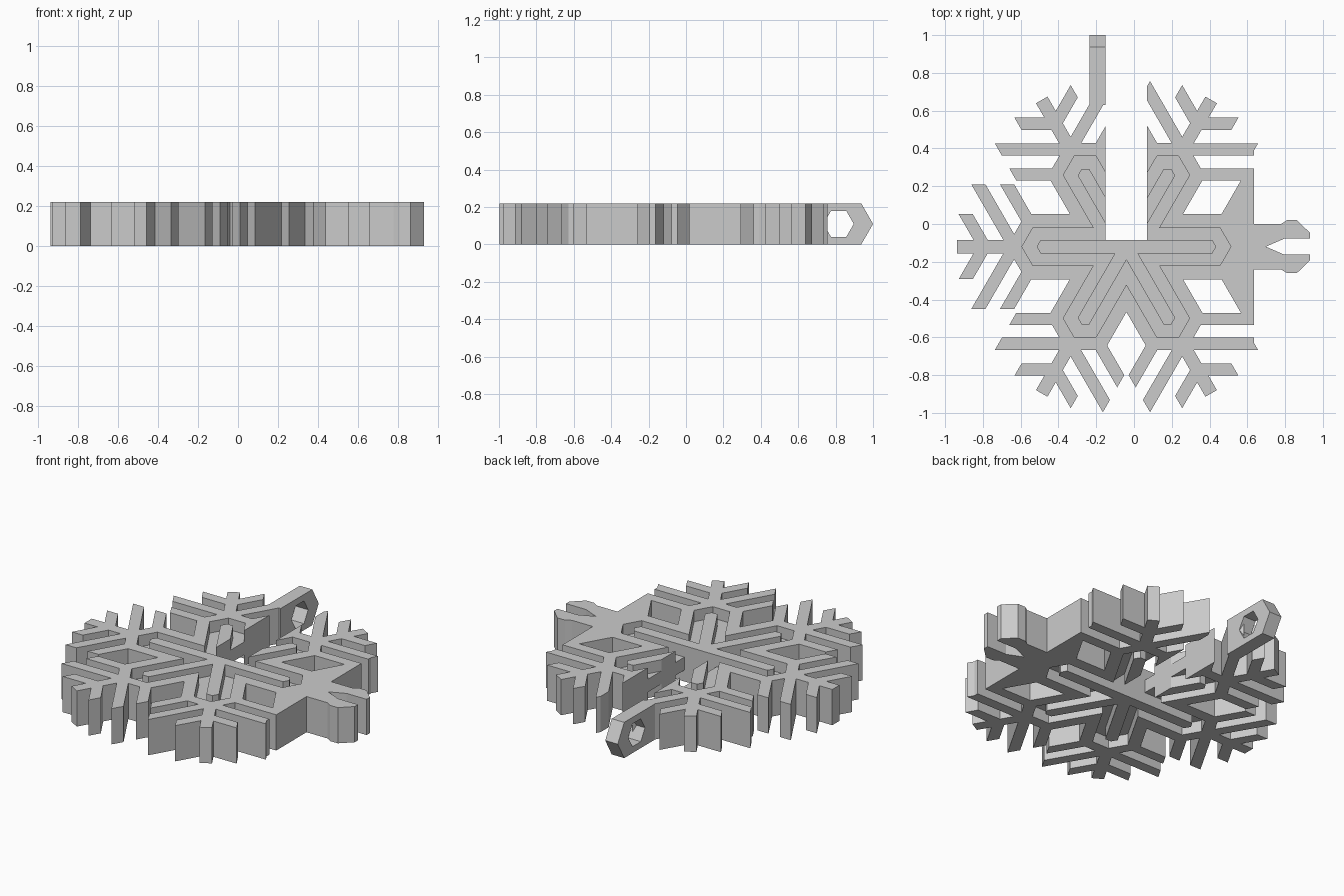
import bpy, bmesh, math
from mathutils import Vector, Matrix
from mathutils.geometry import delaunay_2d_cdt

if "Cube" in bpy.data.objects:
    bpy.data.objects.remove(bpy.data.objects["Cube"], do_unlink=True)

CX, CY = -0.04, -0.12      # centre of the flake
HEIGHT = 0.22
FLOOR = (0.07, 0.15)       # recessed web between the ribs
ROOT3 = math.sqrt(3)

grey = bpy.data.materials.new("plain_grey")
grey.use_nodes = True
grey.diffuse_color = (0.6, 0.6, 0.6, 1)
grey.node_tree.nodes["Principled BSDF"].inputs["Base Color"].default_value = (0.6, 0.6, 0.6, 1)


def inside(p, poly):
    hit = False
    for a, b in zip(poly, poly[1:] + poly[:1]):
        if (a[1] > p[1]) != (b[1] > p[1]):
            if p[0] < a[0] + (p[1] - a[1]) * (b[0] - a[0]) / (b[1] - a[1]):
                hit = not hit
    return hit


def plate(name, keep, cut, low, high, matrix=Matrix()):
    """Extrude the union of the keep outlines minus the cut test."""
    verts, edges = [], []
    for poly in keep[0] + cut[0]:
        n = len(verts)
        verts += [Vector(p) for p in poly]
        edges += [(n + i, n + (i + 1) % len(poly)) for i in range(len(poly))]
    out = delaunay_2d_cdt(verts, edges, [], 0, 1e-5)
    bm = bmesh.new()
    points = [bm.verts.new((v.x, v.y, low)) for v in out[0]]
    for tri in out[2]:
        mid = sum((out[0][i] for i in tri), Vector((0, 0))) / len(tri)
        if keep[1](mid) and not cut[1](mid):
            bm.faces.new([points[i] for i in tri])
    bmesh.ops.delete(bm, geom=[v for v in bm.verts if not v.link_faces], context='VERTS')
    bmesh.ops.dissolve_limit(bm, angle_limit=0.01, verts=bm.verts[:], edges=bm.edges[:])
    top = bmesh.ops.extrude_face_region(bm, geom=bm.faces[:], use_keep_orig=True)
    raised = [g for g in top["geom"] if isinstance(g, bmesh.types.BMVert)]
    bmesh.ops.translate(bm, verts=raised, vec=(0, 0, high - low))
    bmesh.ops.recalc_face_normals(bm, faces=bm.faces[:])
    bm.transform(matrix)
    mesh = bpy.data.meshes.new(name)
    bm.to_mesh(mesh)
    bm.free()
    mesh.materials.append(grey)
    bpy.context.collection.objects.link(bpy.data.objects.new(name, mesh))


def any_of(polys):
    return lambda p: any(inside(p, q) for q in polys)


def place(points, angle):
    c, s = math.cos(angle), math.sin(angle)
    return [(CX + u * c - v * s, CY + u * s + v * c) for u, v in points]


def bar(half, tip, angle):
    """Arm strip with a pointed end, starting at the centre."""
    shoulder = tip - half / ROOT3
    return place([(0, -half), (shoulder, -half), (tip, 0), (shoulder, half), (0, half)], angle)


def branch(start, reach, side, angle):
    """Slanted twig whose end is cut parallel to the arm."""
    width, lean = 0.075, reach / ROOT3
    return place([(start, 0), (start + width, 0), (start + width + lean, side * reach),
                  (start + lean, side * reach)], angle)


def flip(points):
    return [(x, 2 * CY - y) for x, y in points]


# Six arms, each with a body, a recess and a central rib
angles = [math.radians(60 * i) for i in range(6)]
twigs = [(0.404, 0.33), (0.556, 0.33), (0.714, 0.172)]
solid = [bar(0.173, 0.633, a) for a in angles]
recess = [bar(0.1, 0.553, a) for a in angles]
ribs = [bar(0.035, 0.475, a) for a in angles]
for a in angles[1:]:
    solid.append(place([(0, -0.035), (0.897, -0.035), (0.897, 0.035), (0, 0.035)], a))
    solid += [branch(s, r, side, a) for s, r in twigs for side in (-1, 1)]

# Straight edge on the right: twigs lengthened and the space filled
EDGE = 0.635
for start, _ in twigs[:2]:
    y0, y1 = (CY + (start + w) * ROOT3 / 2 for w in (0, 0.075))
    strip = [(0.45, y0), (EDGE, y0), (EDGE, y1), (0.45, y1)]
    solid += [strip, flip(strip)]
fill = [(0.364, CY), (0.602, 0.293), (EDGE, 0.293), (EDGE, CY)]
# Forked plug
prong = [(0.6, CY), (0.6, 0), (0.778, 0), (0.81, 0.02), (0.862, 0.02), (0.931, -0.046),
         (0.931, -0.078), (0.795, -0.078), (0.698, CY)]
solid += [fill, flip(fill), prong, flip(prong)]

# Open slot at the back
slot = [(-0.15, -0.085), (0.07, -0.085), (0.07, 1.1), (-0.15, 1.1)]

in_slot, in_rib, in_recess = any_of([slot]), any_of(ribs), any_of(recess)


def in_channel(p):
    return in_recess(p) and not in_rib(p)


cutters = [slot] + recess + ribs
plate("snowflake_body", (solid, any_of(solid)),
      (cutters, lambda p: in_slot(p) or in_channel(p)), 0, HEIGHT)
plate("recessed_web", (recess + ribs, in_channel), ([slot], in_slot), *FLOOR)

# Hanging loop, drawn from the side and extruded across x
mid = HEIGHT / 2
loop = [(0.63, 0), (0.937, 0), (1.0, mid), (0.937, HEIGHT), (0.63, HEIGHT)]
hole = [(0.816 + 0.081 * math.cos(a), mid + 0.081 * math.sin(a)) for a in angles]
side_on = Matrix(((0, 0, 1, 0), (1, 0, 0, 0), (0, 1, 0, 0), (0, 0, 0, 1)))
plate("hanging_loop", ([loop], any_of([loop])), ([hole], any_of([hole])), -0.235, -0.15, side_on)
